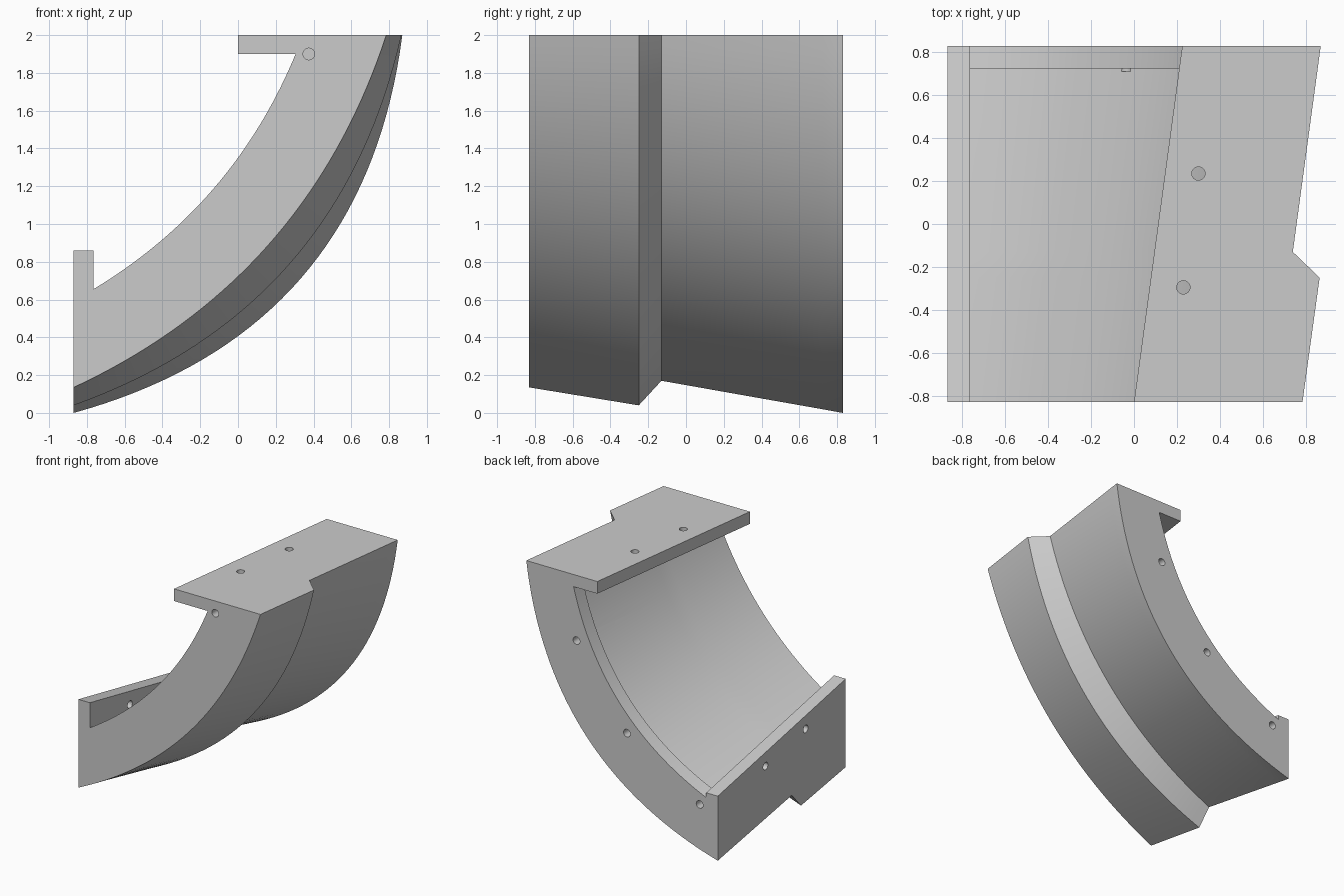
import bpy, bmesh, math
from mathutils import Vector, Matrix

if "Cube" in bpy.data.objects:
    bpy.data.objects.remove(bpy.data.objects["Cube"])

N = 36            # points along each curve
Y0, Y1 = -0.83, 0.83
RIM_Y = 0.725


def lerp(a, b, t):
    return a + (b - a) * t


def bowed(p, q, sag):
    """Curve from p to q bulging down and to the right by sag."""
    p, q = Vector(p), Vector(q)
    d = (q - p).normalized()
    if d.y < 0:
        d = -d
    n = Vector((d.y, -d.x))
    return [p.lerp(q, i / N) + n * sag * (1 - (2 * i / N - 1) ** 2) for i in range(N + 1)]


def section(y, outer, rim=False):
    """Closed outline of the shell at one y: outer skin, top flange, inner skin, side wall."""
    t = (y - Y0) / (Y1 - Y0)
    bottom_z, top_x, sag = outer
    edge_x, wall_z = lerp(0, 0.225, t), lerp(0.86, 0.53, t)
    if rim:
        s = (y - Y1)
        inner = bowed((0.44 + 0.135 * s, 1.9), (-0.765, 0.49 - 0.2 * s), 0.23)
    else:
        inner = bowed((lerp(0.305, 0.53, t), 1.9), (-0.765, lerp(0.655, 0.325, t)),
                      lerp(0.135, 0.28, t))
    pts = bowed((-0.87, bottom_z), (top_x, 2), sag)
    pts += [(edge_x, 2), (edge_x, 1.9)] + inner + [(-0.765, wall_z), (-0.87, wall_z)]
    return [(p[0], y, p[1]) for p in pts]


# outer skin per station: bottom z, top x, bulge
near_rim = (0.019, 0.856, 0.424)
sections = [
    section(Y0, (0.135, 0.785, 0.27)),
    section(-0.25, (0.04, 0.865, 0.36)),
    section(-0.13, (0.17, 0.74, 0.28)),
    section(RIM_Y, near_rim),
    section(RIM_Y, near_rim, rim=True),
    section(Y1, (0.0, 0.87, 0.44), rim=True),
]

# curved shell: loft through the sections, sharing points where they coincide
bm = bmesh.new()
rings = [[bm.verts.new(c) for c in s] for s in sections]
count = len(rings[0])
for a, b in zip(rings, rings[1:]):
    for i in range(count):
        j = (i + 1) % count
        bm.faces.new((a[i], a[j], b[j], b[i]))
bm.faces.new(rings[0])
bm.faces.new(rings[-1][::-1])
bmesh.ops.remove_doubles(bm, verts=bm.verts, dist=1e-5)
bmesh.ops.recalc_face_normals(bm, faces=bm.faces)
mesh = bpy.data.meshes.new("curved_shell")
bm.to_mesh(mesh)
bm.free()
shell = bpy.data.objects.new("curved_shell", mesh)
bpy.context.collection.objects.link(shell)

# bolt holes: start and end of each drill
holes = [
    ((0.30, 0.235, 1.85), (0.30, 0.235, 2.05)),
    ((0.23, -0.295, 1.85), (0.23, -0.295, 2.05)),
    ((-0.92, -0.31, 0.647), (-0.72, -0.31, 0.647)),
    ((-0.92, 0.21, 0.54), (-0.72, 0.21, 0.54)),
    ((0.414, 0.71, 1.464), (0.414, 0.9, 1.464)),
    ((-0.044, 0.71, 0.827), (-0.044, 0.9, 0.827)),
    ((-0.705, 0.71, 0.418), (-0.705, 0.9, 0.418)),
    ((0.375, -0.9, 1.9), (0.375, -0.73, 1.9)),
]
bm = bmesh.new()
for p, q in holes:
    p, q = Vector(p), Vector(q)
    d = q - p
    m = Matrix.Translation((p + q) / 2) @ d.to_track_quat('Z', 'Y').to_matrix().to_4x4()
    bmesh.ops.create_cone(bm, cap_ends=True, segments=24, radius1=0.031, radius2=0.031,
                          depth=d.length, matrix=m)
mesh = bpy.data.meshes.new("hole_cutters")
bm.to_mesh(mesh)
bm.free()
cutter = bpy.data.objects.new("hole_cutters", mesh)
cutter.hide_render = True
bpy.context.collection.objects.link(cutter)

mod = shell.modifiers.new("holes", 'BOOLEAN')
mod.operation, mod.solver, mod.object = 'DIFFERENCE', 'EXACT', cutter
bpy.context.view_layer.objects.active = shell
shell.select_set(True)
bpy.ops.object.modifier_apply(modifier="holes")
bpy.data.objects.remove(cutter)
bpy.ops.object.shade_smooth_by_angle(angle=math.radians(25))
